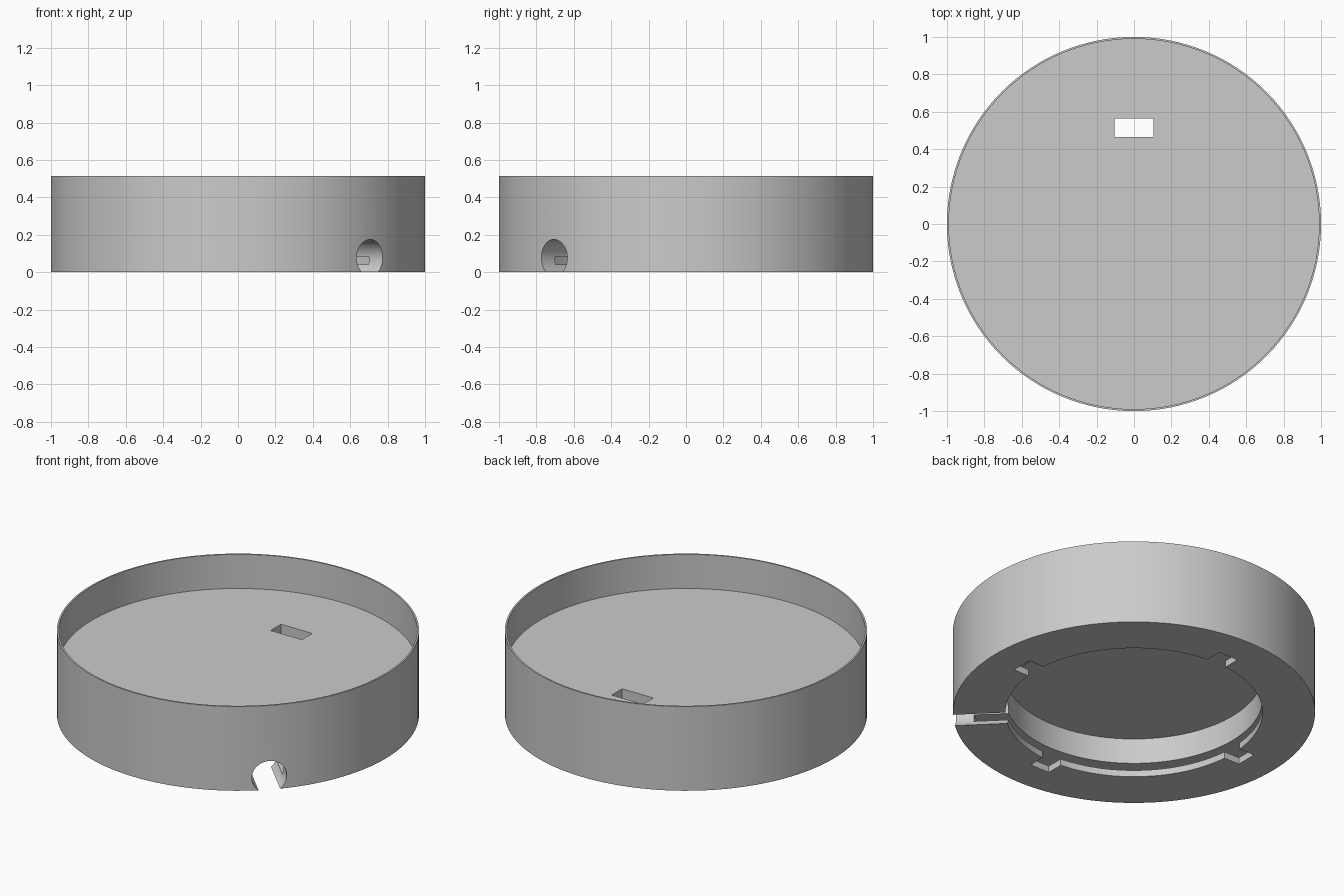
import bpy, bmesh
from math import radians, pi
from mathutils import Matrix, Vector

cube = bpy.data.objects.get("Cube")
if cube:
    bpy.data.objects.remove(cube, do_unlink=True)

HEIGHT, FLOOR_TOP, FLOOR_UNDER = 0.513, 0.305, 0.24
BORE, GROOVE, RIM = 0.71, 0.9, 0.99
LIP, GROOVE_TOP = 0.04, 0.085

grey = bpy.data.materials.new("plain_grey")
grey.use_nodes = True
grey.diffuse_color = (0.6, 0.6, 0.6, 1)
grey.node_tree.nodes["Principled BSDF"].inputs["Base Color"].default_value = (0.6, 0.6, 0.6, 1)


def make_object(name, bm):
    bmesh.ops.recalc_face_normals(bm, faces=bm.faces)
    mesh = bpy.data.meshes.new(name)
    bm.to_mesh(mesh)
    bm.free()
    mesh.materials.append(grey)
    obj = bpy.data.objects.new(name, mesh)
    bpy.context.collection.objects.link(obj)
    return obj


def lathe(name, profile, steps):
    bm = bmesh.new()
    verts = [bm.verts.new((r, 0, z)) for r, z in profile]
    edges = [bm.edges.new(pair) for pair in zip(verts, verts[1:])]
    bmesh.ops.spin(bm, geom=verts + edges, cent=(0, 0, 0), axis=(0, 0, 1),
                   angle=2 * pi, steps=steps)
    bmesh.ops.remove_doubles(bm, verts=bm.verts, dist=0.0001)
    return make_object(name, bm)


def box_cutter(name, low, high, turn=0):
    low, high = Vector(low), Vector(high)
    bm = bmesh.new()
    bmesh.ops.create_cube(bm, size=1, matrix=Matrix.Rotation(turn, 4, "Z")
                          @ Matrix.Translation((low + high) / 2)
                          @ Matrix.Diagonal((*(high - low), 1)))
    return make_object(name, bm)


def cut(target, cutter):
    cutter.hide_render = True
    mod = target.modifiers.new("cut", "BOOLEAN")
    mod.operation, mod.solver, mod.object = "DIFFERENCE", "EXACT", cutter
    bpy.context.view_layer.objects.active = target
    bpy.ops.object.modifier_apply(modifier=mod.name)
    bpy.data.objects.remove(cutter, do_unlink=True)


# Round housing: thin upper rim, floor, thick base ring with a locking groove
housing = lathe("round_housing", [
    (0, FLOOR_UNDER), (BORE, FLOOR_UNDER), (BORE, GROOVE_TOP),
    (GROOVE, GROOVE_TOP), (GROOVE, LIP), (BORE, LIP), (BORE, 0),
    (1, 0), (1, HEIGHT), (RIM, HEIGHT), (RIM, FLOOR_TOP), (0, FLOOR_TOP)], 128)

# Four entry notches through the lip into the groove
for i in range(4):
    cut(housing, box_cutter("notch_cutter", (0.6, -0.065, -0.1),
                            (0.81, 0.065, 0.06), i * pi / 2))

# Rectangular opening through the floor
cut(housing, box_cutter("floor_slot_cutter", (-0.105, 0.465, 0.2), (0.105, 0.565, 0.4)))

# Round cable hole through the side, open at the bottom
bm = bmesh.new()
bmesh.ops.create_cone(bm, cap_ends=True, segments=48, radius1=0.098, radius2=0.098,
                      depth=0.6, matrix=Matrix.Rotation(-pi / 4, 4, "Z")
                      @ Matrix.Translation((0.9, 0, 0.077))
                      @ Matrix.Rotation(pi / 2, 4, "Y"))
cut(housing, make_object("cable_hole_cutter", bm))

bpy.ops.object.select_all(action="DESELECT")
housing.select_set(True)
bpy.context.view_layer.objects.active = housing
bpy.ops.object.shade_smooth_by_angle(angle=radians(30))
